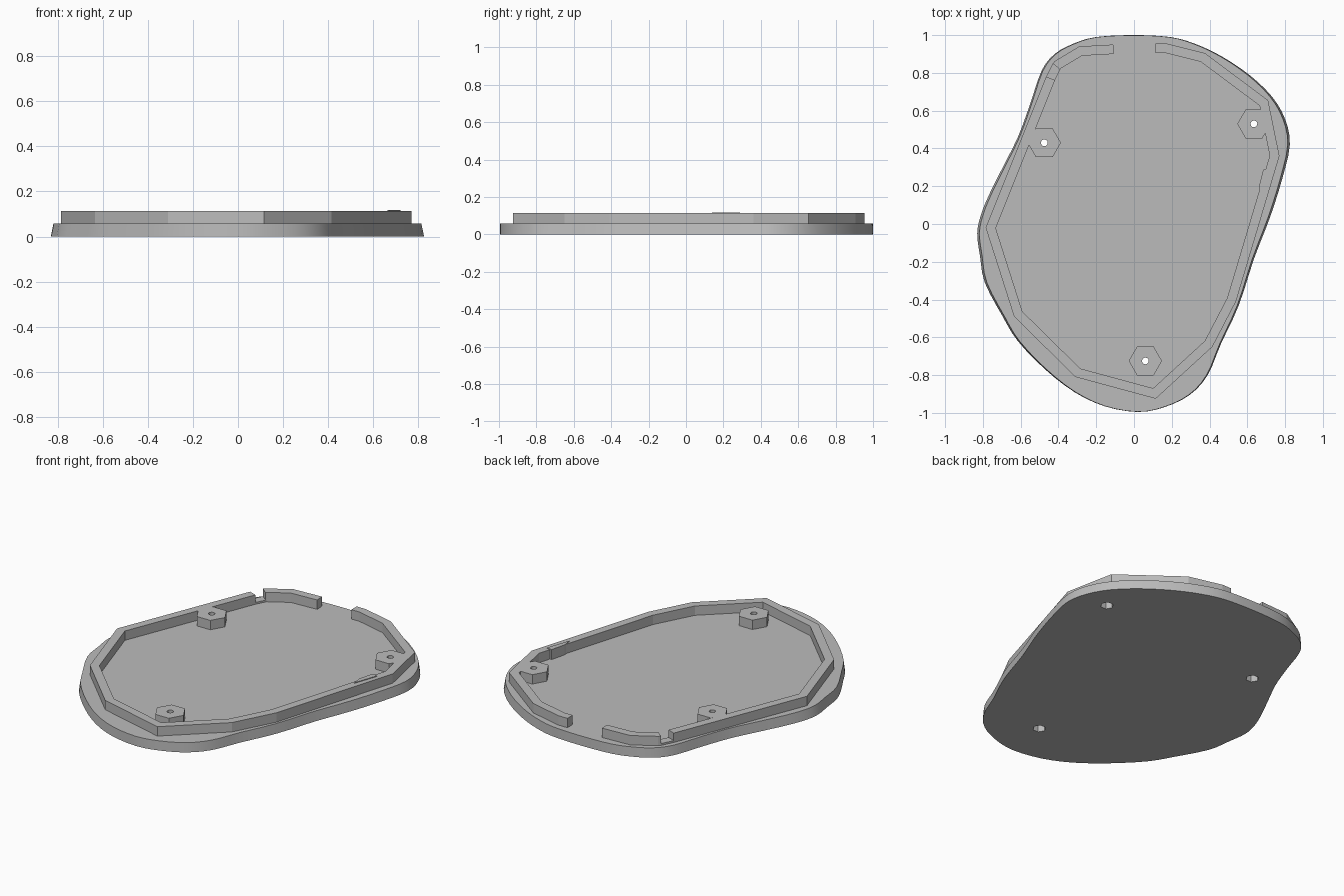
import bpy
import bmesh
from math import cos, sin, pi, radians
from mathutils import Vector

old = bpy.data.objects.get("Cube")
if old:
    bpy.data.objects.remove(old, do_unlink=True)

BASE_TOP, WALL_TOP, NOTCH_TOP = 0.057, 0.113, 0.068
WALL_THICKNESS = 0.05

grey = bpy.data.materials.new("plain grey")
grey.use_nodes = True
grey.diffuse_color = (0.5, 0.5, 0.5, 1)
grey.node_tree.nodes["Principled BSDF"].inputs["Base Color"].default_value = grey.diffuse_color


def prism(name, outline, bottom, top, top_scale=(1, 1)):
    """Extrude a closed plan outline between two heights."""
    bm = bmesh.new()
    low = [bm.verts.new((x, y, bottom)) for x, y in outline]
    high = [bm.verts.new((x * top_scale[0], y * top_scale[1], top)) for x, y in outline]
    bm.faces.new(low)
    bm.faces.new(high)
    for i in range(len(low)):
        j = (i + 1) % len(low)
        bm.faces.new((low[i], low[j], high[j], high[i]))
    bmesh.ops.recalc_face_normals(bm, faces=bm.faces)
    mesh = bpy.data.meshes.new(name)
    bm.to_mesh(mesh)
    bm.free()
    mesh.materials.append(grey)
    obj = bpy.data.objects.new(name, mesh)
    bpy.context.collection.objects.link(obj)
    return obj


def ring(center, radius, sides):
    return [(center[0] + radius * cos(2 * pi * i / sides),
             center[1] + radius * sin(2 * pi * i / sides)) for i in range(sides)]


def select_only(obj):
    bpy.ops.object.select_all(action="DESELECT")
    obj.select_set(True)
    bpy.context.view_layer.objects.active = obj


def drill(obj, center, radius, sides):
    """Cut a vertical through hole."""
    cutter = prism("hole_cutter", ring(center, radius, sides), -0.1, 0.3)
    cutter.hide_render = True
    cut = obj.modifiers.new("hole", "BOOLEAN")
    cut.operation, cut.solver, cut.object = "DIFFERENCE", "EXACT", cutter
    select_only(obj)
    bpy.ops.object.modifier_apply(modifier=cut.name)
    bpy.data.objects.remove(cutter, do_unlink=True)


def smooth_loop(points, steps):
    """Closed Catmull-Rom curve through the points."""
    pts = [Vector(p) for p in points]
    n, result = len(pts), []
    for i in range(n):
        a, b, c, d = (pts[(i + k) % n] for k in (-1, 0, 1, 2))
        for s in range(steps):
            t = s / steps
            result.append((2 * b + (c - a) * t + (2 * a - 5 * b + 4 * c - d) * t ** 2
                           + (3 * b - a - 3 * c + d) * t ** 3) / 2)
    return result


def wall(name, points, top):
    """Wall of even thickness, offset to the right of an open path with mitred corners."""
    pts = [Vector(p) for p in points]
    normals = [Vector((d.y, -d.x)).normalized()
               for d in (b - a for a, b in zip(pts, pts[1:]))]
    inner = []
    for i, p in enumerate(pts):
        before, after = normals[max(i - 1, 0)], normals[min(i, len(normals) - 1)]
        miter = (before + after).normalized()
        inner.append(p + miter * WALL_THICKNESS / miter.dot(after))
    return prism(name, pts + inner[::-1], BASE_TOP - 0.004, top)


# Rounded base plate with slightly leaning sides
base_outline = [
    (0, 1), (-.2, .99), (-.32, .955), (-.42, .9), (-.49, .81), (-.55, .635),
    (-.615, .46), (-.7, .29), (-.765, .16), (-.81, .05), (-.83, -.05),
    (-.815, -.17), (-.79, -.31), (-.695, -.49), (-.615, -.62), (-.47, -.77),
    (-.315, -.89), (-.155, -.965), (.02, -.995), (.16, -.97), (.295, -.905),
    (.39, -.8), (.46, -.635), (.555, -.43), (.635, -.185), (.72, .035),
    (.785, .24), (.825, .42), (.8, .555), (.73, .675), (.61, .79),
    (.46, .89), (.32, .955), (.19, .99)]
base = prism("base_plate", smooth_loop(base_outline, 3), 0, BASE_TOP, (0.986, 0.999))

# Angular rim wall, open at the back, with a lowered notch at the back right corner
notch_start, notch_end = (-.465, .78), (-.43, .85)
wall("rim_wall", [
    (.115, .955), (.175, .955), (.375, .905), (.71, .655), (.77, .36), (.54, -.41),
    (.415, -.65), (.115, -.925), (-.31, -.81), (-.635, -.49), (-.785, -.02),
    notch_start], WALL_TOP)
wall("rim_notch", [notch_start, notch_end], NOTCH_TOP)
wall("back_right_rim", [notch_end, (-.42, .862), (-.29, .94), (-.11, .95)], WALL_TOP)

# Small catch on the inside of the left wall
prism("wall_catch", [(.685, .29), (.72, .285), (.67, .14), (.662, .2)],
      BASE_TOP - 0.004, WALL_TOP + 0.004)

# Hexagonal screw posts with a fine hole above and a wider recess below
posts = {"right_post": (-.475, .43), "left_post": (.635, .53), "front_post": (.06, -.725)}
for name, center in posts.items():
    post = prism(name, ring(center, 0.088, 6), BASE_TOP - 0.006, WALL_TOP)
    drill(post, center, 0.018, 12)
    drill(base, center, 0.036, 6)

select_only(base)
bpy.ops.object.shade_smooth_by_angle(angle=radians(30))
